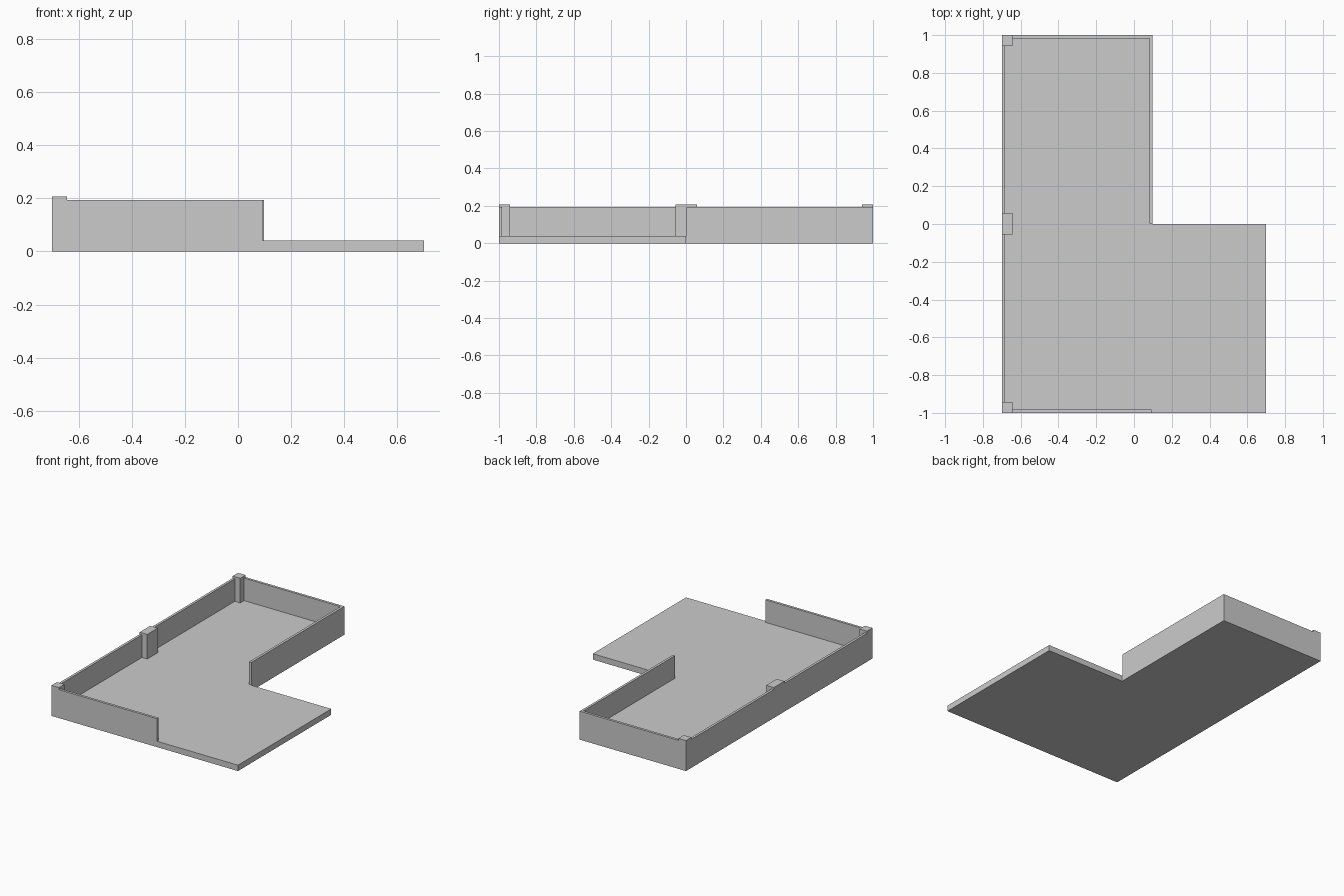
import bpy
import bmesh

if "Cube" in bpy.data.objects:
    bpy.data.objects.remove(bpy.data.objects["Cube"])

FLOOR = 0.04      # floor thickness
WALL_TOP = 0.193
POST_TOP = 0.207


def prism(name, outline, z0, z1):
    """Extrude a flat outline from z0 up to z1."""
    bm = bmesh.new()
    base = bm.faces.new([bm.verts.new((x, y, z0)) for x, y in outline])
    top = bmesh.ops.extrude_face_region(bm, geom=[base])["geom"]
    verts = [g for g in top if isinstance(g, bmesh.types.BMVert)]
    bmesh.ops.translate(bm, verts=verts, vec=(0, 0, z1 - z0))
    bmesh.ops.recalc_face_normals(bm, faces=bm.faces)
    mesh = bpy.data.meshes.new(name)
    bm.to_mesh(mesh)
    bm.free()
    obj = bpy.data.objects.new(name, mesh)
    bpy.context.collection.objects.link(obj)
    return obj


def box(name, x0, x1, y0, y1, z0, z1):
    return prism(name, [(x0, y0), (x1, y0), (x1, y1), (x0, y1)], z0, z1)


# L-shaped floor slab
prism("floor", [(-0.7, -1), (0.7, -1), (0.7, 0), (0.098, 0), (0.098, 1), (-0.7, 1)],
      0, FLOOR)

# One continuous thin wall running round three and a half sides
t = 0.017
prism("perimeter_wall", [
    (0.092, -1), (0.092, -1 + t), (-0.7 + t, -1 + t), (-0.7 + t, 1 - t),
    (0.098 - t, 1 - t), (0.098 - t, 0.003), (0.098, 0.003), (0.098, 1),
    (-0.7, 1), (-0.7, -1)], FLOOR, WALL_TOP)

# Posts along the left wall, slightly taller than it
for name, y0, y1 in (("front_post", -1, -0.942),
                     ("middle_post", -0.055, 0.058),
                     ("back_post", 0.942, 1)):
    box(name, -0.7, -0.643, y0, y1, FLOOR, POST_TOP)
